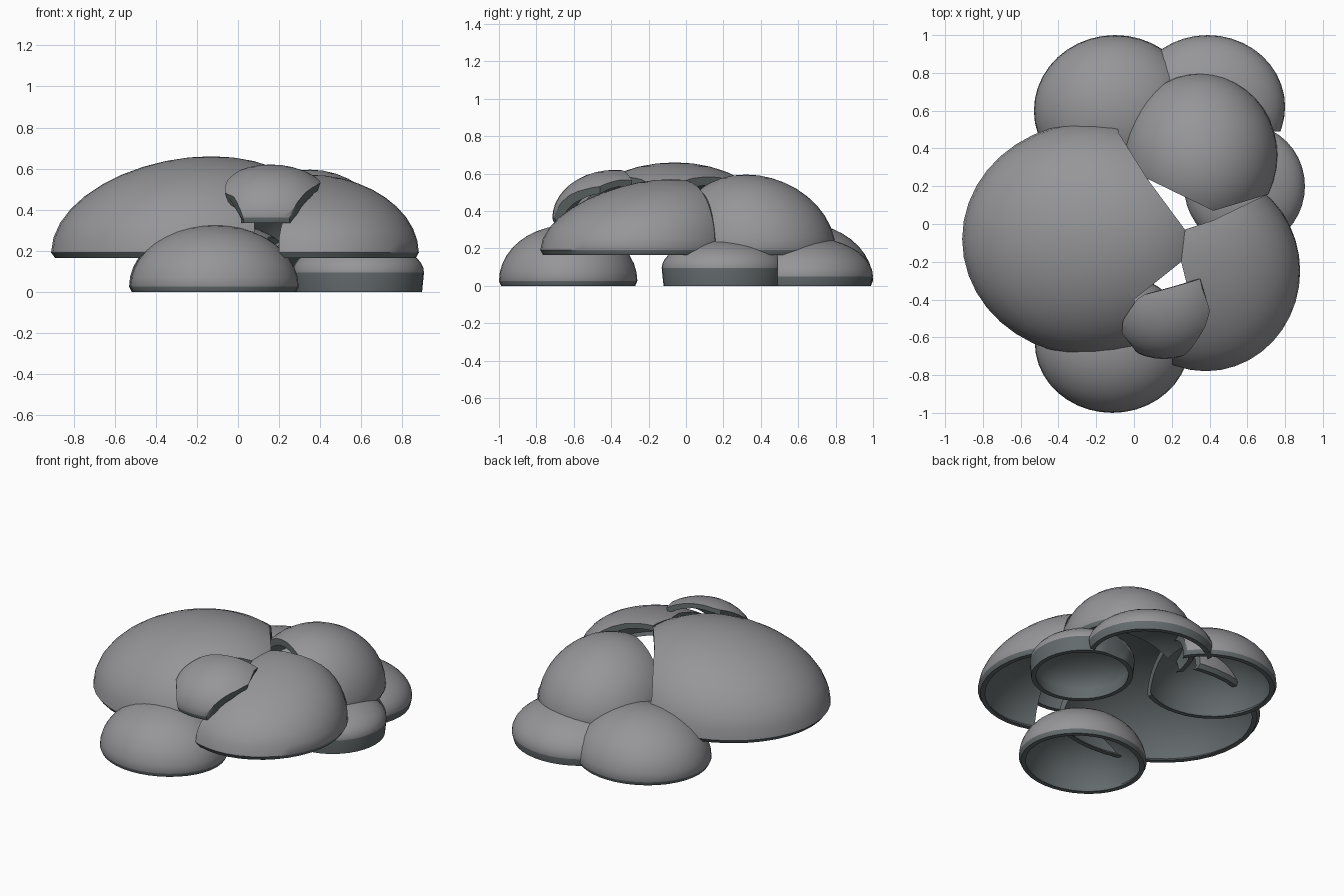
import bpy, bmesh, math

if "Cube" in bpy.data.objects:
    bpy.data.objects.remove(bpy.data.objects["Cube"])

grey = bpy.data.materials.new("stone_grey")
grey.diffuse_color = (0.305, 0.305, 0.322, 1)
grey.use_nodes = True
grey.node_tree.nodes["Principled BSDF"].inputs["Base Color"].default_value = grey.diffuse_color
inside = bpy.data.materials.new("inner_dark_grey")
inside.diffuse_color = (0.125, 0.145, 0.152, 1)
inside.use_nodes = True
inside.node_tree.nodes["Principled BSDF"].inputs["Base Color"].default_value = inside.diffuse_color
SEG, RINGS, THICK = 40, 10, 0.03


def link(name, bm):
    bmesh.ops.recalc_face_normals(bm, faces=bm.faces)
    me = bpy.data.meshes.new(name)
    bm.to_mesh(me)
    bm.free()
    me.materials.append(grey)
    me.materials.append(inside)
    ob = bpy.data.objects.new(name, me)
    bpy.context.collection.objects.link(ob)
    return ob


def shell_mesh(cx, cy, rx, ry, z0, top, lip, lean, step):
    """Hollow half-ellipsoid cap with a rolled-in dark rim, open below; 'lean' shifts its crown."""
    h = top - z0
    outer = [(lip, 0.0)]
    for i in range(RINGS + 1):
        a = math.pi / 2 * i / RINGS
        outer.append((math.cos(a), step + (h - step) * math.sin(a)))
    k = 1 - THICK / min(rx, ry)
    inner = [(r * k, max(0.0, z - THICK) if i > 1 else 0.0 if i == 0 else step * 0.8)
             for i, (r, z) in enumerate(outer)]
    profile = outer + inner[::-1]
    bm = bmesh.new()
    rows = []
    for r, z in profile:
        sx, sy = (c * (z / h) ** 2 for c in lean)
        rows.append([bm.verts.new((cx + sx + rx * r * math.cos(2 * math.pi * j / SEG),
                                   cy + sy + ry * r * math.sin(2 * math.pi * j / SEG), z0 + z))
                     for j in range(SEG)])
    n = len(rows)
    for i in range(n):
        if i == len(outer) - 1:      # outer and inner poles stay separate
            continue
        a, b = rows[i], rows[(i + 1) % n]
        for j in range(SEG):
            q = (j + 1) % SEG
            f = bm.faces.new((a[j], a[q], b[q], b[j]))
            f.material_index = 1 if i == 0 or i >= len(outer) else 0
    bmesh.ops.remove_doubles(bm, verts=bm.verts, dist=0.0005)
    return bm


def dome(name, cx, cy, rx, ry, z0, top, keep=None, lip=0.97, lean=(0, 0),
         taper=(1, 1), step=0.026):
    """Shell trimmed to the plan outline 'keep'; taper scales the outline in x, bottom to top."""
    ob = link(name, shell_mesh(cx, cy, rx, ry, z0, top, lip, lean, step))
    if keep:
        bm = bmesh.new()
        low, high = [[bm.verts.new((cx + (x - cx) * s, y, z)) for x, y in keep]
                     for s, z in zip(taper, (z0 - 0.1, top + 0.1))]
        bm.faces.new(low)
        bm.faces.new(high)
        for i in range(len(keep)):
            j = (i + 1) % len(keep)
            bm.faces.new((low[i], low[j], high[j], high[i]))
        for f in bm.faces:
            f.material_index = 1
        cutter = link("trim_cutter", bm)
        cutter.hide_render = True
        mod = ob.modifiers.new("trim", 'BOOLEAN')
        mod.operation, mod.object, mod.solver = 'INTERSECT', cutter, 'EXACT'
        dg = bpy.context.evaluated_depsgraph_get()
        trimmed = bpy.data.meshes.new_from_object(ob.evaluated_get(dg))
        ob.modifiers.clear()
        if len(trimmed.polygons):
            ob.data = trimmed
        bpy.data.objects.remove(cutter)
    bpy.ops.object.select_all(action='DESELECT')
    ob.select_set(True)
    bpy.context.view_layer.objects.active = ob
    bpy.ops.object.shade_smooth_by_angle(angle=math.radians(40))
    return ob


# Upper tier
dome("large_left_dome", -0.22, -0.08, 0.69, 0.62, 0.165, 0.66,
     [(-1.2, -1), (0.08, -1), (0.08, -0.6), (0.0, -0.4), (0.25, -0.2), (0.27, -0.03),
      (0.07, 0.24), (-0.08, 0.48), (-0.2, 1), (-1.2, 1)], lean=(0.09, 0.02))
dome("right_dome", 0.38, -0.25, 0.5, 0.53, 0.165, 0.57,
     [(0.2, -1), (1.2, -1), (1.2, 0.3), (0.72, 0.165), (0.42, 0.02), (0.27, -0.03),
      (0.25, -0.2), (0.28, -0.32), (0.28, -0.5), (0.2, -0.72)], lean=(-0.03, 0.17))
dome("back_right_dome", 0.35, 0.36, 0.41, 0.44, 0.165, 0.595,
     [(-0.08, 0.48), (0.07, 0.24), (0.42, 0.07), (0.72, 0.16), (1.2, 0.2),
      (1.2, 1.2), (-0.2, 1.2), (-0.2, 0.7)], lean=(0, -0.04))

# Small cap wedged between the left and right domes
dome("small_front_dome", 0.16, -0.38, 0.34, 0.335, 0.335, 0.62,
     [(0.03, -0.4), (-0.08, -0.58), (-0.02, -0.69), (0.15, -0.8), (0.32, -0.66),
      (0.4, -0.46), (0.34, -0.29)], taper=(0.55, 1.3))

# Lower tier on the ground
dome("front_ground_dome", -0.115, -0.63, 0.41, 0.37, 0.0, 0.325)
dome("back_left_ground_dome", -0.1, 0.6, 0.43, 0.4, 0.0, 0.34,
     [(-1, 0), (0.05, 0), (0.15, 0.5), (0.26, 0.8), (0.22, 1.2), (-1, 1.2)])
dome("back_right_ground_dome", 0.39, 0.62, 0.41, 0.38, 0.0, 0.265,
     [(0.14, 0.49), (1.2, 0.49), (1.2, 1.2), (0.1, 1.2)], step=0.05)
dome("right_ground_dome", 0.585, 0.2, 0.32, 0.33, 0.0, 0.25,
     [(0, -0.5), (1.2, -0.5), (1.2, 0.51), (0, 0.51)], step=0.095)
